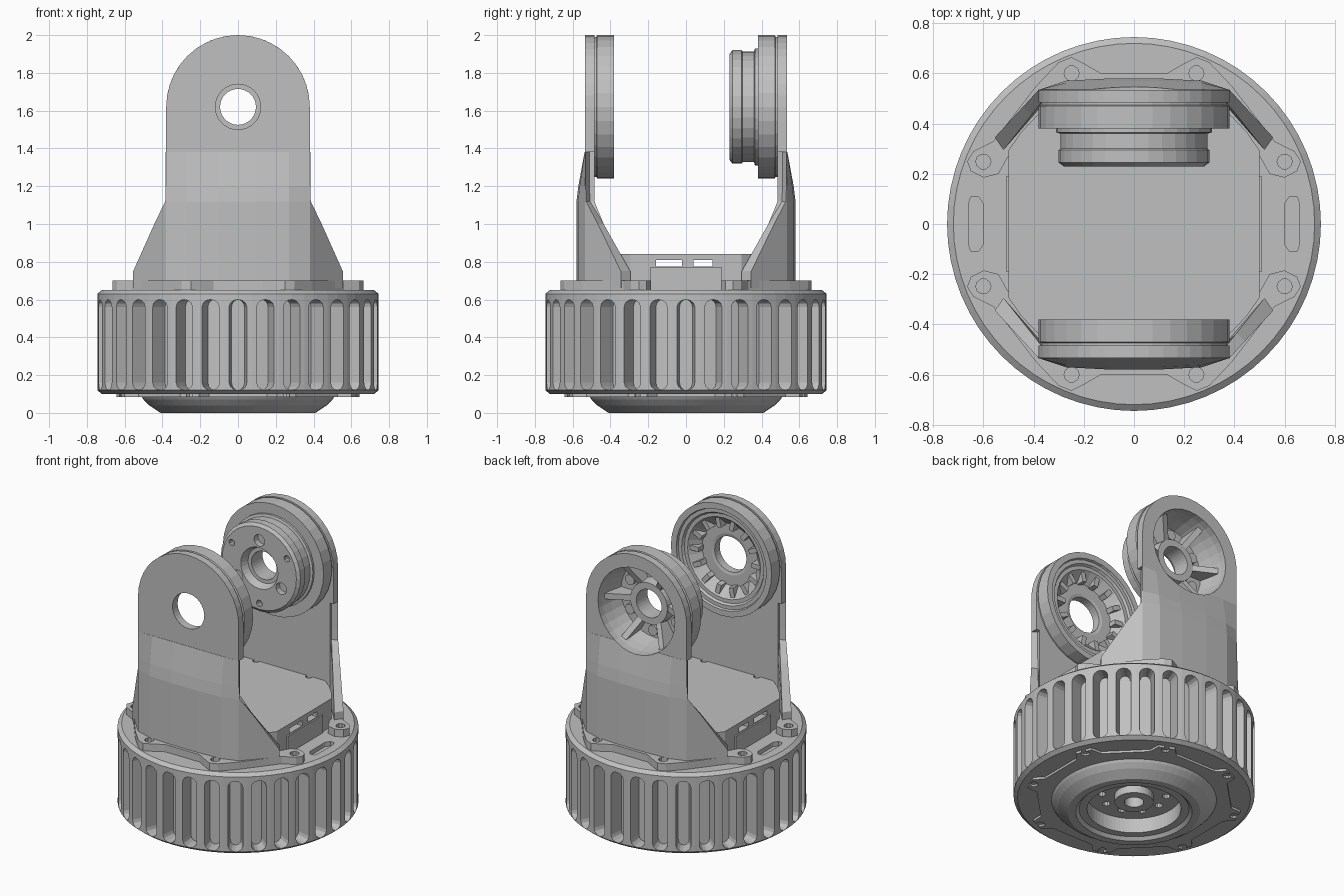
import bpy, bmesh
from math import sin, cos, pi, tau
from mathutils import Matrix, Vector

cube = bpy.data.objects.get("Cube")
if cube:
    bpy.data.objects.remove(cube)

grey = bpy.data.materials.new("machined grey")
grey.use_nodes = True
COLOUR = (0.53, 0.53, 0.53, 1)
grey.diffuse_color = COLOUR
grey.node_tree.nodes["Principled BSDF"].inputs["Base Color"].default_value = COLOUR

Z_AXIS = Matrix.Identity(4)
PIVOT = 1.62                                   # height of the arm axis
Y_AXIS = Matrix.Translation((0, 0, PIVOT)) @ Matrix.Rotation(-pi / 2, 4, 'X')


def finish(bm, name):
    bmesh.ops.remove_doubles(bm, verts=bm.verts, dist=1e-5)
    bmesh.ops.recalc_face_normals(bm, faces=bm.faces)
    mesh = bpy.data.meshes.new(name)
    bm.to_mesh(mesh)
    bm.free()
    mesh.materials.append(grey)
    obj = bpy.data.objects.new(name, mesh)
    bpy.context.collection.objects.link(obj)
    return obj


def loft(bm, rows, cyclic=False):
    """Skin closed loops; cap both ends unless the rows form a ring."""
    loops = [[bm.verts.new(p) for p in row] for row in rows]
    pairs = list(zip(loops, loops[1:]))
    if cyclic:
        pairs.append((loops[-1], loops[0]))
    else:
        bm.faces.new(loops[0])
        bm.faces.new(loops[-1])
    for a, b in pairs:
        for i in range(len(a)):
            j = (i + 1) % len(a)
            bm.faces.new((a[i], a[j], b[j], b[i]))


def lathe(name, profile, sides, frame=Z_AXIS):
    bm = bmesh.new()
    loft(bm, [[frame @ Vector((r * cos(tau * k / sides), r * sin(tau * k / sides), h))
               for k in range(sides)] for r, h in profile], cyclic=True)
    return finish(bm, name)


def prism(bm, outline, low, high, frame=Z_AXIS, flare=1):
    loft(bm, [[frame @ Vector((x * f, y, h)) for x, y in outline]
              for h, f in ((low, 1), (high, flare))])


def circle(r, sides=16, cx=0, cy=0):
    return [(cx + r * cos(tau * k / sides), cy + r * sin(tau * k / sides)) for k in range(sides)]


def rect(x0, x1, y0, y1):
    return [(x0, y0), (x1, y0), (x1, y1), (x0, y1)]


def cut(obj, bm):
    cutter = finish(bm, "cutter")
    cutter.hide_render = True
    mod = obj.modifiers.new("cut", 'BOOLEAN')
    mod.operation, mod.solver, mod.object = 'DIFFERENCE', 'EXACT', cutter
    bpy.context.view_layer.update()
    bpy.context.view_layer.objects.active = obj
    bpy.ops.object.modifier_apply(modifier=mod.name)
    bpy.data.objects.remove(cutter)


def spin(angle):
    return Matrix.Rotation(angle, 4, 'Z')


SCREWS = [(0.65 * cos(pi / 8 + k * pi / 4), 0.65 * sin(pi / 8 + k * pi / 4)) for k in range(8)]

# Drum base with stepped hub underneath
base = lathe("base_drum", [
    (0.06, 0.2), (0.06, 0.07), (0.12, 0.07), (0.12, 0.12), (0.29, 0.12), (0.29, 0.02),
    (0.34, 0.02), (0.36, 0.0), (0.41, 0.0), (0.47, 0.04), (0.5, 0.07), (0.52, 0.1), (0.72, 0.1),
    (0.745, 0.12), (0.745, 0.63), (0.72, 0.65), (0.06, 0.65)], 64)

# Rounded cooling slots all round the drum
bm = bmesh.new()
slot = [(0.034 * cos(a), 0.2 + 0.04 * sin(a)) for a in [k * pi / 6 for k in range(7)]]
slot += [(-x, -y) for x, y in slot]
for k in range(32):
    frame = spin(k * tau / 32) @ Matrix.Translation((0, 0, 0.36)) @ Matrix.Rotation(pi / 2, 4, 'X')
    prism(bm, slot, 0.645, 0.8, frame, 1.6)
cut(base, bm)

# Hub bolt holes and side cable slots
bm = bmesh.new()
for k in range(10):
    a = k * tau / 10
    prism(bm, circle(0.025, 10, 0.2 * cos(a), 0.2 * sin(a)), 0.05, 0.17)
for k in range(2):
    prism(bm, [(0.6, -0.08), (0.62, -0.11), (0.65, -0.11), (0.66, -0.08),
               (0.66, 0.08), (0.65, 0.11), (0.62, 0.11), (0.6, 0.08)], 0.62, 0.7, spin(k * pi))
cut(base, bm)

# Bottom cover: octagon with screw ears
bm = bmesh.new()
edge = []
for k in range(8):
    for da, r in ((-0.14, 0.61), (-0.08, 0.675), (0.08, 0.675), (0.14, 0.61)):
        a = pi / 8 + k * pi / 4 + da
        edge.append((r * cos(a), r * sin(a)))
prism(bm, edge, 0.085, 0.105)
cover = finish(bm, "bottom_cover")
bm = bmesh.new()
prism(bm, circle(0.46, 32), 0.05, 0.15)
for x, y in SCREWS:
    prism(bm, circle(0.028, 10, x, y), 0.05, 0.15)
cut(cover, bm)

# Raised housing: round with two flat sides, connector windows and screw holes
bm = bmesh.new()
arc = [(0.58 * cos(a), 0.58 * sin(a)) for a in [0.532 + k * (pi - 1.064) / 14 for k in range(15)]]
prism(bm, arc + [(-x, -y) for x, y in arc], 0.64, 0.84)
housing = finish(bm, "housing")
bm = bmesh.new()
for y0, y1 in ((-0.16, -0.02), (0.04, 0.14)):
    prism(bm, rect(-0.7, 0.7, y0, y1), 0.775, 0.81)
for sx in (-1, 1):
    for sy in (-1, 1):
        prism(bm, circle(0.022, 10, sx * 0.2, sy * 0.48), 0.82, 0.86)
cut(housing, bm)
for sx, side in ((1, "left"), (-1, "right")):
    bm = bmesh.new()
    prism(bm, rect(*sorted((sx * 0.48, sx * 0.51)), -0.19, 0.19), 0.64, 0.77)
    finish(bm, side + "_connector")


# One arm: mounting flange, curved foot with swept wings, arched plate
def arm(name, s, opening):
    half = [(0.65, 0.21), (0.665, 0.25), (0.64, 0.29), (0.56, 0.33), (0.39, 0.55), (0.3, 0.645),
            (0.25, 0.665), (0.2, 0.64), (0.13, 0.6)]
    inner = [(0.36, 0.46), (0.49, 0.29), (0.54, 0.2), (0.6, 0.185)]
    ring = half + [(-x, y) for x, y in reversed(half)]
    ring += [(-x, y) for x, y in reversed(inner)] + inner
    bm = bmesh.new()
    prism(bm, [(x, s * y) for x, y in ring], 0.645, 0.7)
    flange = finish(bm, name + "_flange")
    bm = bmesh.new()
    for x, y in SCREWS:
        if y * s > 0:
            prism(bm, circle(0.03, 10, x, y), 0.66, 0.75)
    cut(flange, bm)

    rows = []
    for z, wing, bulge in ((0.66, 1, 0.045), (0.75, 1, 0.045), (1.0, 0.36, 0.045),
                           (1.12, 0.03, 0.045), (1.2, 0.02, 0.035), (1.38, 0.02, 0.002)):
        wx, wy = 0.38 + 0.175 * wing, 0.535 - 0.19 * wing
        outer = [(wx, wy), (0.38, 0.535), (0.27, 0.535 + bulge * 0.8), (0.1, 0.535 + bulge)]
        back = [(0.1, 0.485), (0.355, 0.485), (wx - 0.035, wy - 0.03 * wing - 0.02)]
        loop = outer + [(-x, y) for x, y in reversed(outer)]
        loop += [(-x, y) for x, y in reversed(back)] + back
        rows.append([(x, s * y, z) for x, y in loop])
    bm = bmesh.new()
    loft(bm, rows)
    foot = finish(bm, name + "_foot")

    # The pivot frame turns local y downward, so the arch is flipped
    arch = [(0.38 * cos(a), -0.38 * sin(a)) for a in [k * pi / 20 for k in range(21)]]
    bm = bmesh.new()
    prism(bm, arch + [(-0.38, 0.24), (0.38, 0.24)], s * 0.485, s * 0.535, Y_AXIS)
    plate = finish(bm, name + "_plate")
    for part in (plate, foot):
        bm = bmesh.new()
        prism(bm, circle(opening, 32), s * 0.4, s * 0.65, Y_AXIS)
        cut(part, bm)


arm("front_arm", -1, 0.12)
arm("back_arm", 1, 0.29)

# Front bearing cup, open towards the back
lathe("front_cup", [(0.12, -0.49), (0.37, -0.49), (0.37, -0.475), (0.38, -0.47), (0.38, -0.38),
                    (0.34, -0.38), (0.335, -0.395), (0.31, -0.395), (0.3, -0.41), (0.275, -0.41),
                    (0.21, -0.475), (0.14, -0.475), (0.12, -0.48)], 32, Y_AXIS)
bm = bmesh.new()
for k in range(14):
    prism(bm, rect(0.2, 0.29, -0.016, 0.016), -0.48, -0.42, Y_AXIS @ spin(k * tau / 14))
finish(bm, "cup_ribs")

# Back motor hub, bowl-shaped behind, with alternating large and small bolt holes
hub = lathe("back_hub", [
    (0.095, 0.28), (0.12, 0.28), (0.14, 0.23), (0.28, 0.23), (0.3, 0.245), (0.3, 0.295),
    (0.293, 0.3), (0.293, 0.36), (0.31, 0.365), (0.31, 0.38), (0.38, 0.38), (0.38, 0.47),
    (0.37, 0.475), (0.37, 0.49), (0.29, 0.49), (0.28, 0.42), (0.26, 0.33), (0.15, 0.33),
    (0.14, 0.4), (0.095, 0.4)], 32, Y_AXIS)
bm = bmesh.new()
for k in range(3):
    a = k * tau / 3 + pi / 6
    x, y = cos(a), sin(a)
    prism(bm, circle(0.04, 12, 0.19 * x, 0.19 * y), 0.2, 0.27, Y_AXIS)
    prism(bm, circle(0.022, 10, -0.24 * x, -0.24 * y), 0.2, 0.27, Y_AXIS)
cut(hub, bm)

# Radial ribs and screw bosses inside the bowl
bm = bmesh.new()
for k in range(6):
    a = k * tau / 6
    frame = Y_AXIS @ spin(a) @ Matrix.Rotation(pi / 2, 4, 'X')
    prism(bm, [(0.13, 0.32), (0.27, 0.32), (0.29, 0.47), (0.13, 0.39)], -0.02, 0.02, frame)
    a += pi / 6
    prism(bm, circle(0.035, 10, 0.2 * cos(a), 0.2 * sin(a)), 0.32, 0.36, Y_AXIS)
finish(bm, "hub_ribs")
